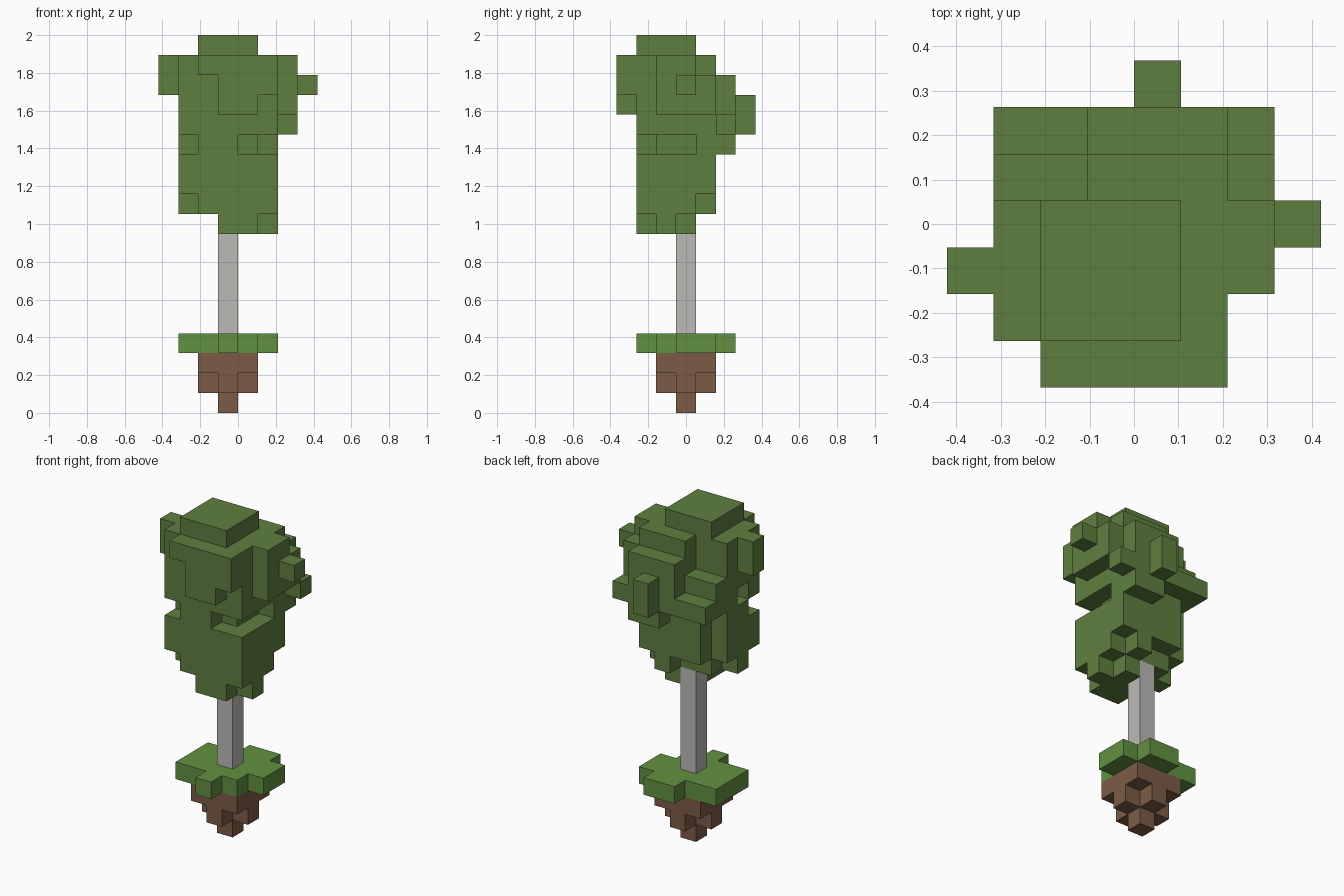
import bpy
import bmesh
from mathutils import Vector

old = bpy.data.objects.get("Cube")
if old:
    bpy.data.objects.remove(old, do_unlink=True)

UNIT = 2 / 19                      # edge of one block
ORIGIN = Vector((-4, -3.5, 0))     # block grid corner, in blocks
SIDES = [Vector(v) for v in ((1, 0, 0), (-1, 0, 0), (0, 1, 0),
                             (0, -1, 0), (0, 0, 1), (0, 0, -1))]


def material(name, rgb):
    mat = bpy.data.materials.new(name)
    mat.use_nodes = True
    colour = (*rgb, 1)
    mat.diffuse_color = colour
    bsdf = next(n for n in mat.node_tree.nodes if n.type == "BSDF_PRINCIPLED")
    bsdf.inputs["Base Color"].default_value = colour
    bsdf.inputs["Roughness"].default_value = 0.9
    return mat


def blocks(name, mat, base, layers):
    """Outer skin of stacked block layers; each plan lists rows front to back."""
    cells = {(x, y, base + z)
             for z, plan in enumerate(layers)
             for y, row in enumerate(plan.split("/"))
             for x, mark in enumerate(row) if mark == "#"}
    bm = bmesh.new()
    for cell in sorted(cells):
        centre = Vector(cell) + Vector((0.5, 0.5, 0.5))
        for n in SIDES:
            if tuple(int(c + d) for c, d in zip(cell, n)) in cells:
                continue
            u = Vector((n.y, n.z, n.x)) / 2
            v = n.cross(u)
            mid = centre + n / 2
            corners = (mid - u - v, mid + u - v, mid + u + v, mid - u + v)
            bm.faces.new([bm.verts.new((p + ORIGIN) * UNIT) for p in corners])
    bmesh.ops.remove_doubles(bm, verts=bm.verts, dist=UNIT / 100)
    # merge flat neighbouring squares into large faces
    bmesh.ops.dissolve_limit(bm, angle_limit=0.01, verts=bm.verts, edges=bm.edges)
    mesh = bpy.data.meshes.new(name)
    bm.to_mesh(mesh)
    bm.free()
    mesh.materials.append(mat)
    obj = bpy.data.objects.new(name, mesh)
    bpy.context.collection.objects.link(obj)
    return obj


leaf_green = material("leaf green", (0.112, 0.212, 0.051))
grass_green = material("grass green", (0.122, 0.283, 0.053))
soil_brown = material("soil brown", (0.202, 0.105, 0.061))
bark_grey = material("bark grey", (0.500, 0.491, 0.470))

# Clump of soil tapering downwards
blocks("soil", soil_brown, 0, [
    "///...#",
    "//...#/..###/...#",
    "//..###/..###/..###",
])

# Ragged grass disc
blocks("grass", grass_green, 3, [
    "/...#/.####/.#####/.#####/...##",
])

# Straight trunk
blocks("trunk", bark_grey, 4, ["///...#"] * 6)

# Crown, from its lowest layer to the cap
middle = "/.#####/.#####/.#####/..####"
blocks("crown", leaf_green, 9, [
    "/...##/...###/....#",
    "/..####/.#####/..####/....#",
    middle,
    middle,
    "/..##/.####/.####/..####/....##",
    "/.#####/..####/.#####/.#####/.######/....#",
    "...##/.#####/.######/.######/.######/...###/....#",
    "...###/.#####/#######/.#######/...####/...###",
    "..####/.#####/#######/.######/...###",
    "/..###/..###/..###",
])
